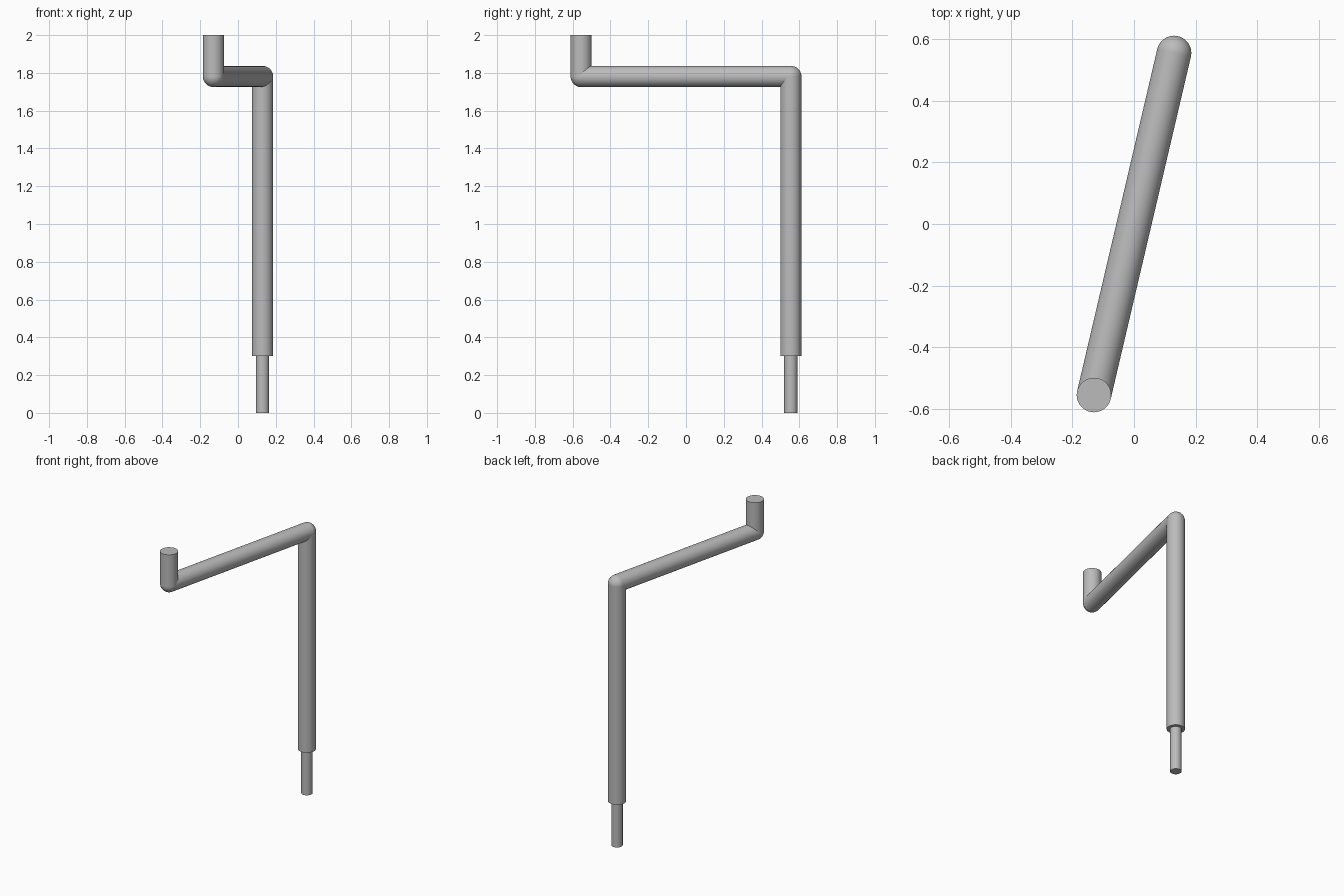
import bpy
from mathutils import Vector

cube = bpy.data.objects.get("Cube")
if cube:
    bpy.data.objects.remove(cube, do_unlink=True)

ROD_RADIUS = 0.056
PEG_RADIUS = 0.035
SIDES = 48

# Single plain grey metal
grey = bpy.data.materials.new("grey_metal")
grey.use_nodes = True
colour = (0.5, 0.5, 0.5, 1)
grey.diffuse_color = colour
grey.node_tree.nodes["Principled BSDF"].inputs["Base Color"].default_value = colour


def finish(name):
    obj = bpy.context.object
    obj.name = name
    obj.data.materials.append(grey)
    bpy.ops.object.shade_smooth_by_angle()
    return obj


def rod(name, start, end, radius):
    axis = end - start
    bpy.ops.mesh.primitive_cylinder_add(
        vertices=SIDES, radius=radius, depth=axis.length,
        location=(start + end) / 2,
        rotation=axis.to_track_quat('Z', 'Y').to_euler())
    return finish(name)


def elbow(name, centre):
    bpy.ops.mesh.primitive_uv_sphere_add(
        segments=SIDES, ring_count=SIDES // 2, radius=ROD_RADIUS, location=centre)
    return finish(name)


# Key points along the crank
foot = Vector((0.13, 0.555, 0))
shoulder = Vector((0.13, 0.555, 0.30))
rear_corner = Vector((0.13, 0.555, 1.781))
front_corner = Vector((-0.13, -0.555, 1.781))
tip = Vector((-0.13, -0.555, 2.0))

# Straight sections
rod("lower_peg", foot, shoulder + Vector((0, 0, 0.02)), PEG_RADIUS)
rod("main_shaft", shoulder, rear_corner, ROD_RADIUS)
rod("crank_arm", rear_corner, front_corner, ROD_RADIUS)
rod("upper_handle", front_corner, tip, ROD_RADIUS)

# Rounded corners
elbow("rear_elbow", rear_corner)
elbow("front_elbow", front_corner)
